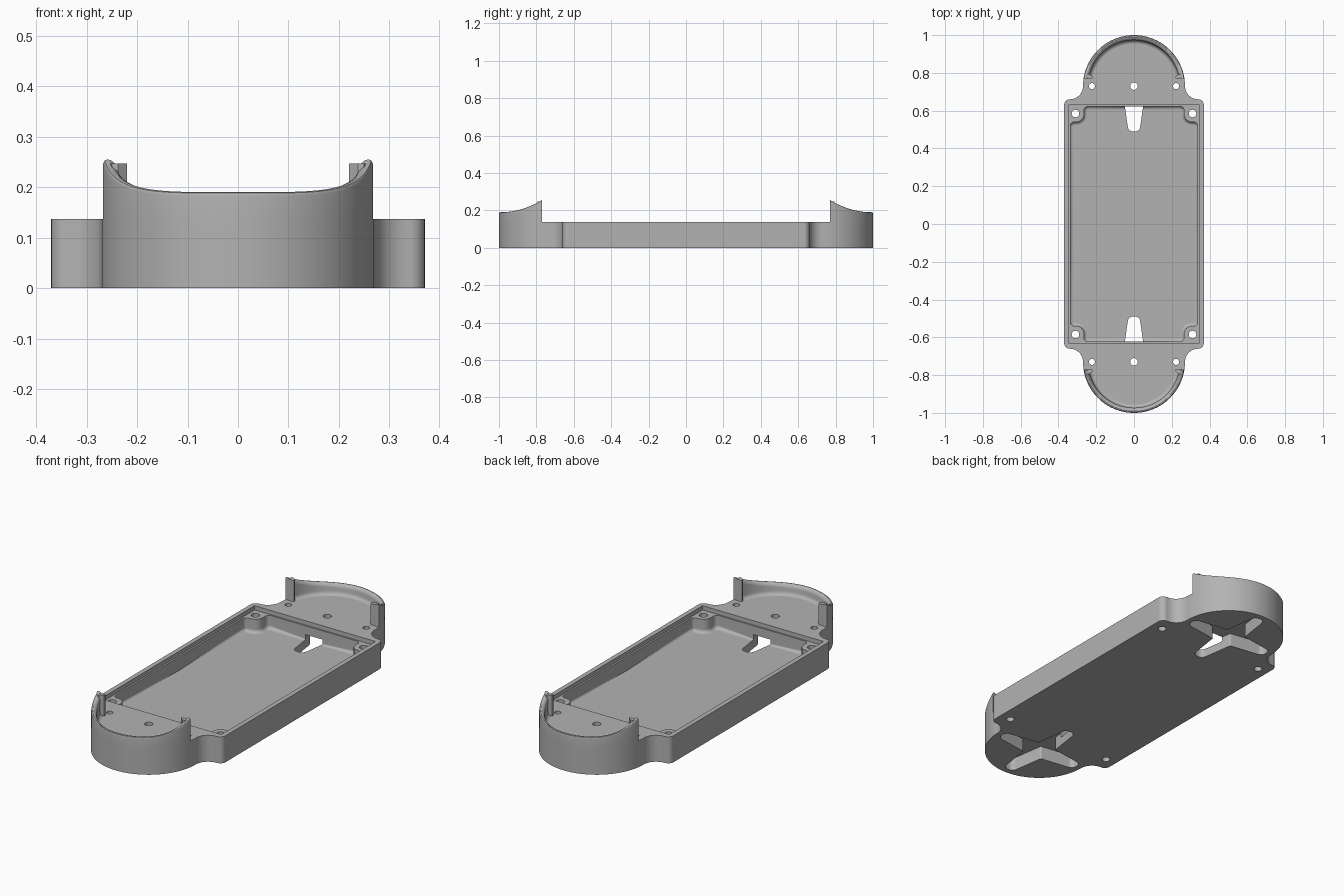
import bpy, bmesh
from math import sin, cos, tan, pi, radians
from mathutils import Vector

cube = bpy.data.objects.get("Cube")
if cube:
    bpy.data.objects.remove(cube, do_unlink=True)

DECK = 0.137       # top of the tray
FLOOR = 0.045      # pocket floor
END_Y = 0.73       # centre of the round ends
END_R = 0.27

grey = bpy.data.materials.new("plain_grey")
grey.use_nodes = True
grey.diffuse_color = (0.45, 0.45, 0.45, 1)
grey.node_tree.nodes["Principled BSDF"].inputs["Base Color"].default_value = grey.diffuse_color


def rounded(path, steps=6):
    """Open path of (x, y, radius) with its inner corners rounded."""
    out = [Vector(path[0][:2])]
    for a, b, c in zip(path, path[1:], path[2:]):
        p, r = Vector(b[:2]), b[2]
        u = (Vector(a[:2]) - p).normalized()
        v = (Vector(c[:2]) - p).normalized()
        half = u.angle(v) / 2
        start = p + u * (r / tan(half))
        centre = p + (u + v).normalized() * (r / sin(half))
        sweep = (start - centre).angle_signed(p + v * (r / tan(half)) - centre)
        arm = start - centre
        for i in range(steps + 1):
            t = -sweep * i / steps
            out.append(centre + Vector((arm.x * cos(t) - arm.y * sin(t),
                                        arm.x * sin(t) + arm.y * cos(t))))
    out.append(Vector(path[-1][:2]))
    return out


def four_way(quarter):
    """Mirror a quarter outline, running from +x to +y, into a closed loop."""
    loop = []
    for sx, sy, flip in ((1, 1, 0), (-1, 1, 1), (-1, -1, 0), (1, -1, 1)):
        for p in (reversed(quarter) if flip else quarter):
            q = Vector((p.x * sx, p.y * sy))
            if not loop or (q - loop[-1]).length > 1e-5:
                loop.append(q)
    if (loop[0] - loop[-1]).length < 1e-5:
        loop.pop()
    return loop


def finish(name, bm):
    bmesh.ops.recalc_face_normals(bm, faces=bm.faces)
    mesh = bpy.data.meshes.new(name)
    bm.to_mesh(mesh)
    bm.free()
    mesh.materials.append(grey)
    obj = bpy.data.objects.new(name, mesh)
    bpy.context.collection.objects.link(obj)
    return obj


def prism(name, loop, z0, z1, y=0, fillet=0):
    bm = bmesh.new()
    low = bm.faces.new([bm.verts.new((p.x, p.y + y, z0)) for p in loop])
    top = bmesh.ops.extrude_face_region(bm, geom=[low])["geom"]
    for v in top:
        if isinstance(v, bmesh.types.BMVert):
            v.co.z = z1
    if fillet:
        edges = [e for e in bm.edges if all(v.co.z < z0 + 1e-5 for v in e.verts)]
        bmesh.ops.bevel(bm, geom=edges, offset=fillet, segments=5,
                        profile=0.5, affect='EDGES')
    return finish(name, bm)


def circle(x, y, r, n=24):
    return [Vector((x + r * cos(2 * pi * i / n), y + r * sin(2 * pi * i / n))) for i in range(n)]


def select(obj):
    bpy.ops.object.select_all(action='DESELECT')
    obj.select_set(True)
    bpy.context.view_layer.objects.active = obj


def cut(obj, cutter):
    select(obj)
    mod = obj.modifiers.new("cut", 'BOOLEAN')
    mod.operation, mod.solver, mod.object = 'DIFFERENCE', 'EXACT', cutter
    bpy.ops.object.modifier_apply(modifier=mod.name)
    bpy.data.objects.remove(cutter, do_unlink=True)


def smooth(obj):
    select(obj)
    bpy.ops.object.shade_smooth_by_angle(angle=radians(32))
    mod = obj.modifiers.new("flat_normals", 'WEIGHTED_NORMAL')
    mod.keep_sharp = True


# Tray body with necked, round ends
side = rounded([(0.37, 0, 0), (0.37, 0.66, 0.03), (END_R, 0.66, 0.0695), (END_R, END_Y, 0)], 8)
arc = [Vector((END_R * cos(t), END_Y + END_R * sin(t)))
       for t in (pi / 2 * i / 24 for i in range(1, 25))]
tray = prism("tray", four_way(side + arc), 0, DECK)

# Shallow lid recess, then the deep pocket that leaves corner bosses
recess = four_way([Vector((0.346, 0.63))])
cut(tray, prism("recess_cutter", recess, DECK - 0.022, DECK + 0.1))
pocket = rounded([(0.337, 0, 0), (0.337, 0.54, 0.02), (0.265, 0.54, 0.04),
                  (0.265, 0.622, 0.02), (0, 0.622, 0)])
cut(tray, prism("pocket_cutter", four_way(pocket), FLOOR, DECK + 0.1, fillet=0.018))

# Four-armed slots underneath, and the screw holes
arm = rounded([(0.24, 0, 0), (0.24, 0.029, 0.027), (0.056, 0.056, 0.01),
               (0.029, 0.24, 0.027), (0, 0.24, 0)])
for s in (-1, 1):
    cut(tray, prism("slot_cutter", four_way(arm), -0.1, 0.07, y=s * END_Y))
    for x, y, r in ((0, END_Y, 0.02), (0.223, END_Y, 0.016), (-0.223, END_Y, 0.016),
                    (0.31, 0.585, 0.02), (-0.31, 0.585, 0.02)):
        cut(tray, prism("hole_cutter", circle(x, s * y, r), -0.1, 0.3))
smooth(tray)


# Curved end walls, swept round each end with a dipping rim
def end_wall(name, s):
    bm = bmesh.new()
    n, start = 48, radians(8.5)
    rings = []
    for i in range(n + 1):
        t = start + (pi - 2 * start) * i / n
        y_out = END_Y + END_R * sin(t)
        rim = 0.19 + 0.065 * ((1 - y_out) / 0.23) ** 2
        section = ((0.27, DECK), (0.27, rim - 0.008), (0.267, rim - 0.002), (0.261, rim),
                   (0.254, rim - 0.002), (0.247, rim - 0.008), (0.243, rim - 0.018),
                   (0.243, 0.155), (0.239, 0.144), (0.233, 0.139), (0.226, DECK))
        ring = []
        for r, z in section:
            y = 0.77 if i in (0, n) else max(0.77, END_Y + r * sin(t))
            ring.append(bm.verts.new((r * cos(t), s * y, z)))
        rings.append(ring)
    for a, b in zip(rings, rings[1:]):
        for j in range(len(a)):
            k = (j + 1) % len(a)
            bm.faces.new((a[j], a[k], b[k], b[j]))
    bm.faces.new(rings[0])
    bm.faces.new(rings[-1])
    smooth(finish(name, bm))


for label, s in (("front", -1), ("back", 1)):
    end_wall(label + "_end_wall", s)
    # Small inward tabs closing the wall ends
    for side_name, m in (("left", 1), ("right", -1)):
        tab = [Vector((m * x, s * y)) for x, y in
               ((0.22, 0.77), (0.255, 0.77), (0.25, 0.795), (0.238, 0.795), (0.22, 0.78))]
        prism(f"{label}_{side_name}_tab", tab, DECK, 0.247)
